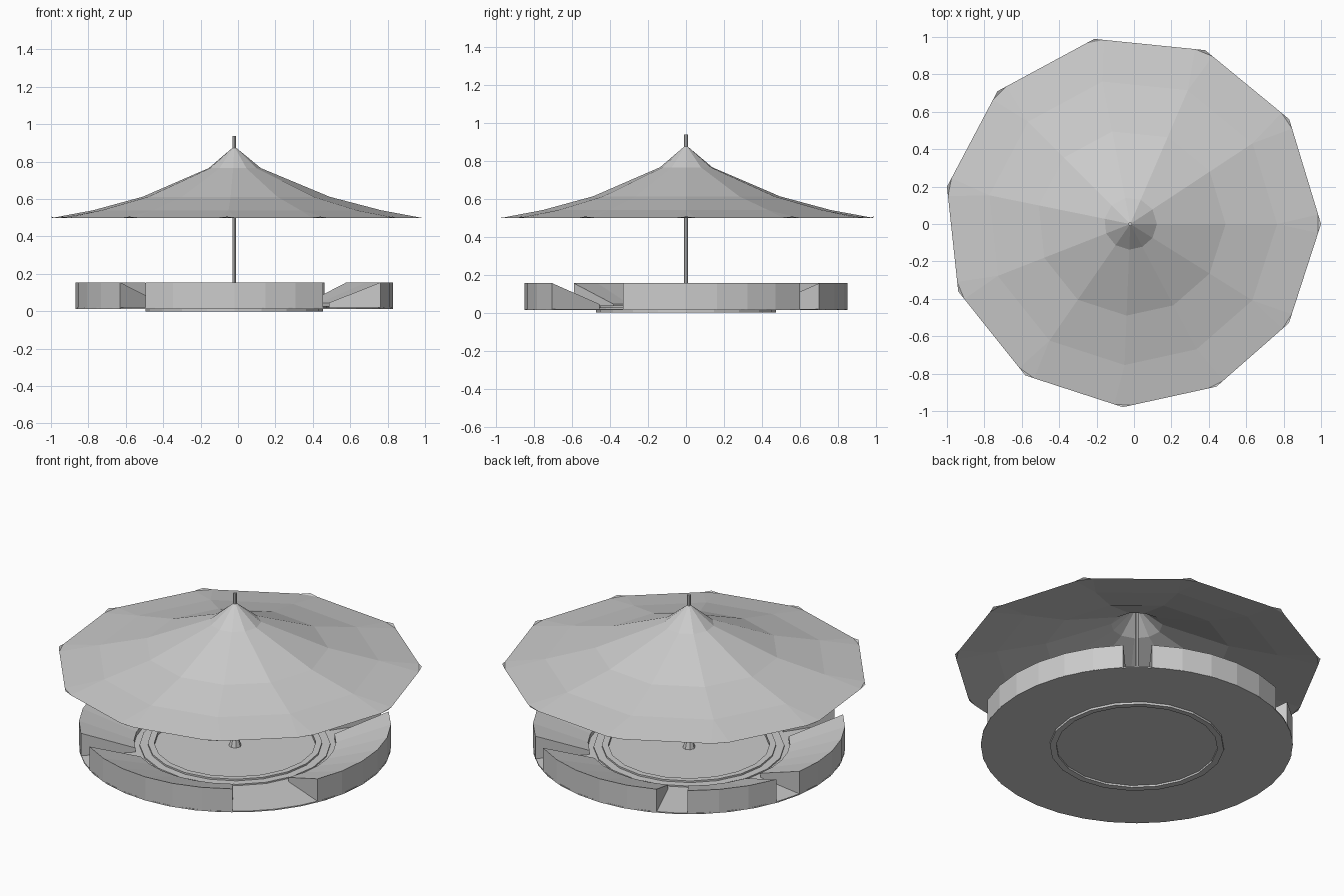
import bpy, bmesh
from math import sin, cos, radians
from mathutils import Vector

if "Cube" in bpy.data.objects:
    bpy.data.objects.remove(bpy.data.objects["Cube"])

CX = -0.02  # shared vertical axis of all parts


def pt(r, deg, z):
    return Vector((CX + r * cos(radians(deg)), r * sin(radians(deg)), z))


def finish(name, bm, recalc=True):
    if recalc:
        bmesh.ops.recalc_face_normals(bm, faces=bm.faces)
    mesh = bpy.data.meshes.new(name)
    bm.to_mesh(mesh)
    bm.free()
    ob = bpy.data.objects.new(name, mesh)
    bpy.context.collection.objects.link(ob)
    return ob


def lathe(name, profile, sides, closed=False):
    """Revolve (r, z) points; open profiles get flat caps at both ends."""
    bm = bmesh.new()
    rings = [[bm.verts.new(pt(r, 360 * i / sides, z)) for i in range(sides)]
             for r, z in profile]
    n = len(rings)
    for k in range(n if closed else n - 1):
        a, b = rings[k], rings[(k + 1) % n]
        for i in range(sides):
            j = (i + 1) % sides
            bm.faces.new((a[i], a[j], b[j], b[i]))
    if not closed:
        bm.faces.new(rings[0])
        bm.faces.new(rings[-1])
    return finish(name, bm)


def sector(name, profile, start, end):
    """Sweep a closed (r, z) section through an arc and cap the ends."""
    bm = bmesh.new()
    steps = max(2, round((end - start) / 11))
    cols = [[bm.verts.new(pt(r, start + (end - start) * s / steps, z))
             for r, z in profile] for s in range(steps + 1)]
    n = len(profile)
    for a, b in zip(cols, cols[1:]):
        for k in range(n):
            m = (k + 1) % n
            bm.faces.new((a[k], a[m], b[m], b[k]))
    bm.faces.new(cols[0])
    bm.faces.new(cols[-1])
    return finish(name, bm)


# Floor disc, protruding collar ring and low inner step
lathe("floor_disc", [(0.85, 0.013), (0.85, 0.02)], 36)
lathe("collar_ring", [(0.44, 0.002), (0.475, 0.0), (0.475, 0.038), (0.44, 0.038)], 20, True)
lathe("inner_step", [(0.47, 0.015), (0.52, 0.015), (0.52, 0.028), (0.47, 0.028)], 20, True)

# Bench blocks sloping down to the middle, separated by five gaps
bench = [(0.55, 0.014), (0.85, 0.014), (0.85, 0.155), (0.55, 0.045)]
for k, (start, end) in enumerate([(-23, 45), (55.5, 113), (124.5, 159),
                                  (170, 224), (236, 304)]):
    sector(f"bench_block_{k + 1}", bench, start, end)

# Pole with flared foot
lathe("pole", [(0.035, 0.018), (0.022, 0.065), (0.01, 0.07), (0.01, 0.937)], 8)

# Faceted canopy: slightly uneven eleven-sided cone with curled corner tips
corners = [(0, 1.02), (33.4, 1.018), (66.7, 1.012), (101, 1.008), (135, 1.004),
           (168.5, 1.0), (201.4, 0.988), (235.3, 0.985), (267.7, 0.98),
           (297.9, 0.984), (328, 1.0)]
levels = [(0.14, 0.765), (0.50, 0.612), (0.77, 0.54)]
bm = bmesh.new()
apex = bm.verts.new(pt(0, 0, 0.882))
rings = [[bm.verts.new(pt(r * cr, a, z)) for a, cr in corners] for r, z in levels]
n = len(corners)
tip_pos = [pt(r, a, 0.506) for a, r in corners]


def beside(i, j):
    p = tip_pos[i].lerp(tip_pos[j % n], 0.09)
    p.z = 0.499
    return bm.verts.new(p)


tips = [bm.verts.new(p) for p in tip_pos]
before = [beside(i, i - 1) for i in range(n)]
after = [beside(i, i + 1) for i in range(n)]
for i in range(n):
    j = (i + 1) % n
    bm.faces.new((apex, rings[0][i], rings[0][j]))
    for a, b in zip(rings, rings[1:]):
        bm.faces.new((a[i], b[i], b[j], a[j]))
    bm.faces.new((rings[2][i], after[i], before[j], rings[2][j]))
    bm.faces.new((rings[2][i], before[i], after[i]))
    bm.faces.new((before[i], tips[i], after[i]))
finish("canopy", bm, recalc=False)
